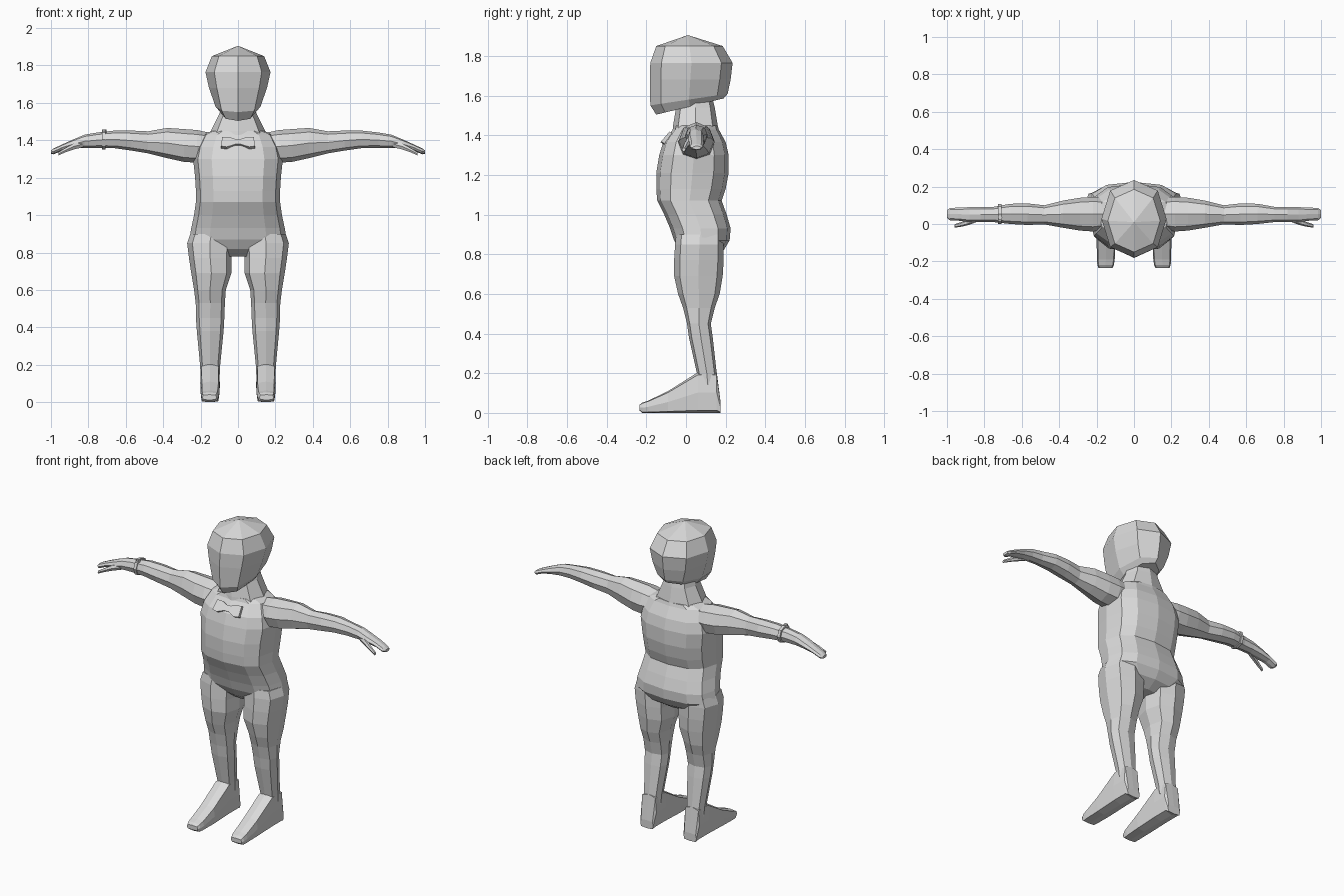
import bpy
import bmesh
from math import sin, cos, tau
from mathutils import Vector

if "Cube" in bpy.data.objects:
    bpy.data.objects.remove(bpy.data.objects["Cube"], do_unlink=True)

# One plain grey for the whole figure
grey = bpy.data.materials.new("plain grey")
grey.use_nodes = True
grey.diffuse_color = (0.7, 0.7, 0.7, 1)
grey.node_tree.nodes["Principled BSDF"].inputs["Base Color"].default_value = grey.diffuse_color


def finish(name, bm, mirrored=False):
    """Clean the mesh, link it as a flat shaded object, optionally mirrored over x."""
    bmesh.ops.remove_doubles(bm, verts=bm.verts, dist=0.0005)
    bmesh.ops.recalc_face_normals(bm, faces=bm.faces)
    mesh = bpy.data.meshes.new(name)
    bm.to_mesh(mesh)
    bm.free()
    mesh.materials.append(grey)
    obj = bpy.data.objects.new(name, mesh)
    bpy.context.collection.objects.link(obj)
    if mirrored:
        obj.modifiers.new("Mirror", "MIRROR").use_mirror_merge = False
    return obj


def power(value, exponent):
    size = abs(value) ** exponent if abs(value) > 1e-6 else 0
    return size if value > 0 else -size


def loft(name, axis, rings, sides=8, square=2.0, mirrored=False):
    """Skin rounded sections (position, low u, high u, low v, high v, tilt) along an axis."""
    bm = bmesh.new()
    loops = []
    for position, u0, u1, v0, v1, *tilt in rings:
        slope = tilt[0] if tilt else 0
        loop = []
        for i in range(sides):
            angle = tau * i / sides
            u = (u0 + u1) / 2 + (u1 - u0) / 2 * power(cos(angle), 2 / square)
            dv = (v1 - v0) / 2 * power(sin(angle), 2 / square)
            v = (v0 + v1) / 2 + dv
            along = position + slope * dv
            point = {"x": (along, u, v), "y": (u, along, v), "z": (u, v, along)}[axis]
            loop.append(bm.verts.new(point))
        loops.append(loop)
    for a, b in zip(loops, loops[1:]):
        for i in range(sides):
            j = (i + 1) % sides
            bm.faces.new((a[i], a[j], b[j], b[i]))
    bm.faces.new(loops[0])
    bm.faces.new(loops[-1])
    return finish(name, bm, mirrored)


def upright(rows):
    """Turn (z, half width, front, back, tilt) rows into symmetric sections."""
    return [(z, -half, half, *rest) for z, half, *rest in rows]


# Torso: belly, waist, seat and shoulders
loft("torso", "z", upright([
    (.78, .07, .02, .13),
    (.82, .19, -.03, .19),
    (.87, .26, -.06, .22),
    (.93, .25, -.08, .225),
    (1, .235, -.11, .205),
    (1.07, .225, -.145, .18),
    (1.13, .225, -.15, .2),
    (1.21, .23, -.15, .215),
    (1.3, .24, -.135, .215),
    (1.365, .225, -.115, .2),
    (1.43, .19, -.065, .165),
    (1.45, .14, -.06, .16),
]), sides=12, square=2.6)

# Neck, sloping out to the shoulders
loft("neck", "z", upright([
    (1.4, .17, -.07, .17),
    (1.45, .145, -.065, .16),
    (1.54, .1, -.05, .145),
    (1.6, .085, -.03, .13),
]), square=2.6)

# Head: faceted, with the jaw rising towards the back
loft("head", "z", upright([
    (1.545, .09, -.15, .19, .24),
    (1.58, .12, -.18, .21, .15),
    (1.68, .155, -.182, .225),
    (1.765, .174, -.18, .235),
    (1.85, .14, -.15, .185),
    (1.905, 0, .01, .01),
]), square=2.2)

# Legs, tapering through knee and calf to the ankle
loft("legs", "z", [
    (.9, .03, .255, -.05, .19),
    (.85, .03, .272, -.055, .19),
    (.77, .035, .262, -.06, .19),
    (.69, .035, .25, -.06, .185),
    (.6, .065, .235, -.04, .17),
    (.53, .07, .226, -.015, .145),
    (.45, .073, .225, .005, .125),
    (.38, .077, .22, .015, .135),
    (.2, .095, .203, .055, .155),
    (.14, .098, .2, .06, .16),
], square=2.6, mirrored=True)

# Wedge shaped feet with a small blunt toe
loft("feet", "y", [
    (.175, .105, .195, 0, .05),
    (.155, .097, .202, 0, .205),
    (.06, .097, .202, 0, .205),
    (-.09, .098, .2, 0, .11),
    (-.19, .103, .198, 0, .062),
    (-.22, .108, .196, 0, .052),
    (-.235, .115, .19, .012, .04),
], square=5, mirrored=True)

# Arms, drooping slightly to flat hands
loft("arms", "x", [
    (.15, -.03, .14, 1.3, 1.44),
    (.22, -.04, .145, 1.28, 1.455),
    (.29, -.035, .14, 1.285, 1.46),
    (.38, -.02, .125, 1.305, 1.466),
    (.48, -.002, .1, 1.33, 1.448),
    (.57, -.005, .11, 1.345, 1.452),
    (.66, 0, .108, 1.358, 1.452),
    (.75, .01, .092, 1.36, 1.442),
    (.82, .01, .09, 1.36, 1.43),
    (.88, .01, .09, 1.355, 1.405),
    (.94, .018, .088, 1.345, 1.378),
    (.985, .02, .085, 1.325, 1.357),
    (1, .033, .075, 1.328, 1.346),
], square=2.2, mirrored=True)

# Thumbs
loft("thumbs", "x", [
    (.83, .015, .05, 1.36, 1.4),
    (.88, -.004, .03, 1.348, 1.385),
    (.92, -.014, .012, 1.335, 1.362),
    (.96, -.02, -.002, 1.318, 1.338),
], sides=6, mirrored=True)

# Thin wristband with a little knob, right arm only
loft("wristband", "x", [
    (-.708, 0, .108, 1.352, 1.456),
    (-.726, 0, .108, 1.352, 1.456),
], square=2.2)
loft("wristband_knob", "z", [
    (1.43, -.728, -.704, .022, .046),
    (1.458, -.728, -.704, .022, .046),
])

# Bow tie: a thin slanted plate on the upper chest
bm = bmesh.new()
half = [(.015, .014), (.045, .024), (.085, .026), (.09, -.024), (.06, -.028), (.015, -.014)]
outline = half + [(-x, z) for x, z in reversed(half)]
front = [bm.verts.new((x, -.105 + z * .85, 1.393 + z)) for x, z in outline]
plate = bm.faces.new(front)
back = bmesh.ops.extrude_face_region(bm, geom=[plate])["geom"]
bmesh.ops.translate(bm, vec=Vector((0, .03, -.02)),
                    verts=[v for v in back if isinstance(v, bmesh.types.BMVert)])
finish("bow_tie", bm)
